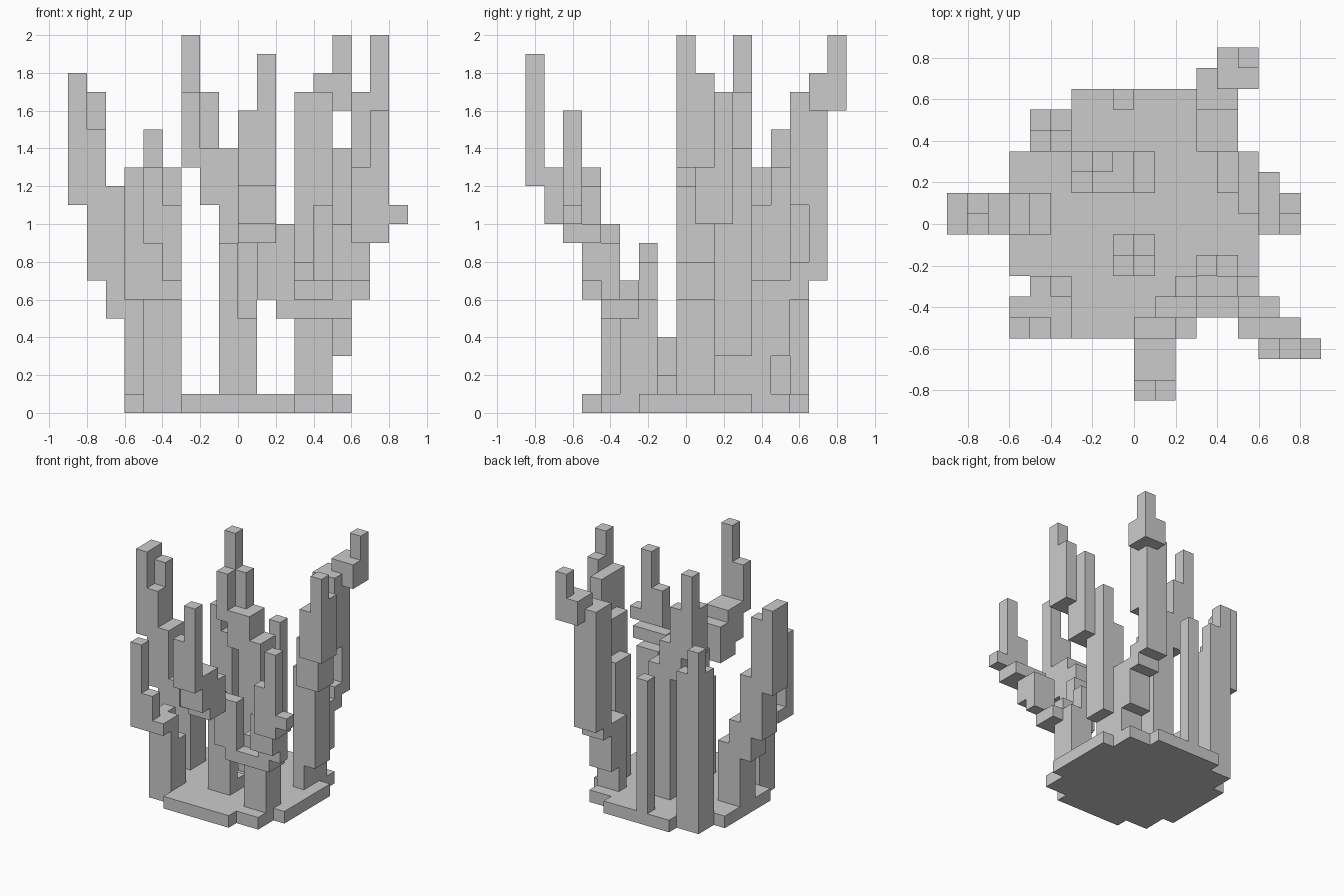
import bpy, bmesh

if "Cube" in bpy.data.objects:
    bpy.data.objects.remove(bpy.data.objects["Cube"])

V = 0.1  # voxel size


def part(name, boxes):
    """One object from boxes given in voxels: x0,x1, y0,y1, z0,z1 (y shifted half a voxel)."""
    cells = set()
    for x0, x1, y0, y1, z0, z1 in boxes:
        cells |= {(x, y, z) for x in range(x0, x1) for y in range(y0, y1) for z in range(z0, z1)}
    bm = bmesh.new()
    # skin only the exposed cell sides
    for c in cells:
        for axis in range(3):
            for side in (0, 1):
                n = list(c)
                n[axis] += 1 if side else -1
                if tuple(n) in cells:
                    continue
                loop = [(0, 0), (1, 0), (1, 1), (0, 1)]
                if not side:
                    loop.reverse()
                vs = []
                for a, b in loop:
                    p = list(c)
                    p[axis] += side
                    p[(axis + 1) % 3] += a
                    p[(axis + 2) % 3] += b
                    vs.append(bm.verts.new((p[0] * V, (p[1] + 0.5) * V, p[2] * V)))
                bm.faces.new(vs)
    bmesh.ops.remove_doubles(bm, verts=bm.verts, dist=1e-4)
    bmesh.ops.dissolve_limit(bm, angle_limit=0.01, verts=bm.verts, edges=bm.edges)
    me = bpy.data.meshes.new(name)
    bm.to_mesh(me)
    bm.free()
    bpy.context.collection.objects.link(bpy.data.objects.new(name, me))


# round stepped base
part("base", [(-3, 3, -6, 6, 0, 1), (-5, 5, -5, 5, 0, 1), (-6, 6, -3, 3, 0, 1)])

# branch leaning left
part("left_branch", [
    (-5, -4, -1, 1, 1, 6), (-6, -5, -1, 1, 1, 8), (-7, -6, -1, 1, 5, 12),
    (-8, -7, -1, 1, 7, 15), (-8, -7, 0, 1, 15, 17), (-9, -8, -1, 1, 11, 18)])

# front left branch
part("front_left_branch", [
    (-5, -3, -5, -3, 1, 5), (-5, -3, -5, -4, 5, 7), (-5, -4, -4, -3, 5, 7),
    (-6, -5, -5, -4, 6, 7), (-6, -3, -6, -5, 6, 7), (-6, -4, -6, -5, 7, 9),
    (-6, -5, -6, -5, 9, 13)])

# short stump in the middle
part("centre_stump", [
    (-1, 0, -3, -2, 1, 9), (0, 1, -3, -2, 1, 5), (-1, 0, -2, -1, 1, 4), (0, 1, -2, -1, 1, 2)])

# tall branch behind the middle
part("centre_branch", [
    (0, 1, 1, 3, 1, 12), (-1, 0, 1, 3, 1, 14), (-2, -1, 1, 3, 11, 14),
    (-2, -1, 2, 3, 14, 17), (-3, -2, 1, 3, 13, 17), (-3, -2, 2, 3, 17, 20)])

# straight columns at the back
part("back_left_column", [
    (-5, -4, 4, 5, 1, 15), (-5, -4, 3, 4, 1, 13), (-4, -3, 4, 5, 1, 13), (-4, -3, 3, 4, 1, 11)])
part("back_column", [(-1, 0, 5, 6, 1, 12)])

# front right trunk with its fork
part("front_right_trunk", [
    (3, 5, -4, -2, 1, 6), (3, 5, -4, -3, 6, 7), (3, 4, -3, -2, 6, 8),
    (2, 6, -5, -4, 5, 6), (2, 3, -4, -3, 5, 6), (5, 6, -4, -3, 5, 6)])
part("front_fork", [
    (1, 3, -5, -4, 6, 10), (0, 2, -6, -5, 9, 12), (0, 2, -7, -6, 9, 13),
    (0, 2, -8, -7, 10, 13), (0, 2, -9, -8, 12, 16), (1, 2, -9, -8, 16, 19)])
part("front_right_fork", [
    (5, 7, -5, -4, 6, 9), (5, 7, -6, -5, 7, 10), (7, 8, -6, -5, 9, 10),
    (6, 8, -7, -6, 9, 13), (7, 8, -7, -6, 13, 16), (8, 9, -7, -6, 10, 11)])

# right branch, twisting forward
part("right_branch", [
    (4, 5, 1, 3, 1, 11), (5, 6, 1, 3, 3, 11), (5, 6, 1, 3, 11, 14),
    (5, 7, 0, 2, 10, 14), (6, 7, 0, 2, 14, 17), (6, 8, -1, 1, 13, 17),
    (7, 8, 0, 1, 17, 18), (7, 8, -1, 0, 17, 20)])

# back right branch, leaning back
part("back_right_branch", [
    (3, 5, 3, 4, 1, 7), (3, 5, 4, 5, 3, 7), (3, 5, 5, 6, 6, 8), (3, 4, 5, 6, 8, 17),
    (4, 5, 5, 6, 11, 17), (3, 5, 6, 7, 7, 17), (4, 5, 6, 7, 17, 18),
    (5, 6, 6, 7, 16, 18), (4, 6, 7, 8, 16, 18), (5, 6, 7, 8, 18, 20)])
